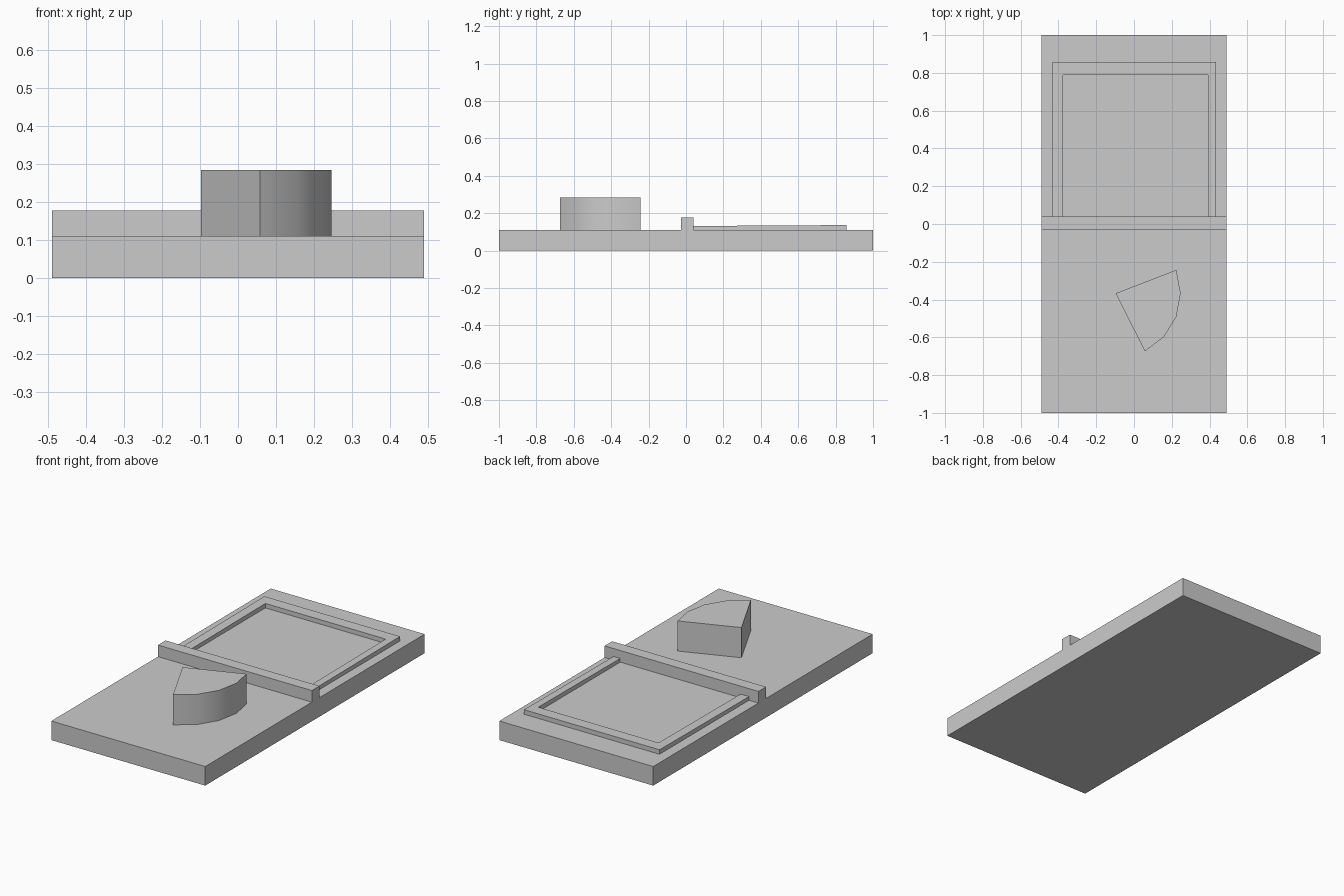
import bpy, bmesh
from math import sin, cos, radians

if "Cube" in bpy.data.objects:
    bpy.data.objects.remove(bpy.data.objects["Cube"])

BASE_TOP = 0.11


def prism(name, outline, z0, top):
    """Extrude an xy outline up from z0; top(y) gives the height at y."""
    bm = bmesh.new()
    face = bm.faces.new([bm.verts.new((x, y, z0)) for x, y in outline])
    ext = bmesh.ops.extrude_face_region(bm, geom=[face], use_keep_orig=True)
    for v in ext["geom"]:
        if isinstance(v, bmesh.types.BMVert):
            v.co.z = top(v.co.y)
    bmesh.ops.recalc_face_normals(bm, faces=bm.faces)
    mesh = bpy.data.meshes.new(name)
    bm.to_mesh(mesh)
    bm.free()
    obj = bpy.data.objects.new(name, mesh)
    bpy.context.collection.objects.link(obj)
    return obj


def rect(x0, x1, y0, y1):
    return [(x0, y0), (x1, y0), (x1, y1), (x0, y1)]


# Flat board and the raised bar across its middle
prism("base_board", rect(-0.491, 0.491, -1, 1), 0, lambda y: BASE_TOP)
prism("hinge_bar", rect(-0.491, 0.491, -0.028, 0.041), BASE_TOP, lambda y: 0.177)

# U-shaped snap frame, rising very slightly towards the back
frame = [(-0.431, 0.041), (-0.431, 0.857), (0.434, 0.857), (0.434, 0.041),
         (0.391, 0.041), (0.391, 0.788), (-0.377, 0.788), (-0.377, 0.041)]
prism("snap_frame", frame, BASE_TOP, lambda y: 0.131 + 0.006 * y)

# Bait wedge: a sector with a four-segment smooth curved side
apex, radius = (-0.097, -0.367), 0.344
arc = [radians(21.1 * (1 - i)) for i in range(5)]
wedge = prism("bait_wedge",
              [apex] + [(apex[0] + radius * cos(a), apex[1] + radius * sin(a)) for a in arc],
              BASE_TOP, lambda y: 0.284)
bpy.context.view_layer.objects.active = wedge
wedge.select_set(True)
bpy.ops.object.shade_smooth_by_angle(angle=radians(35))
